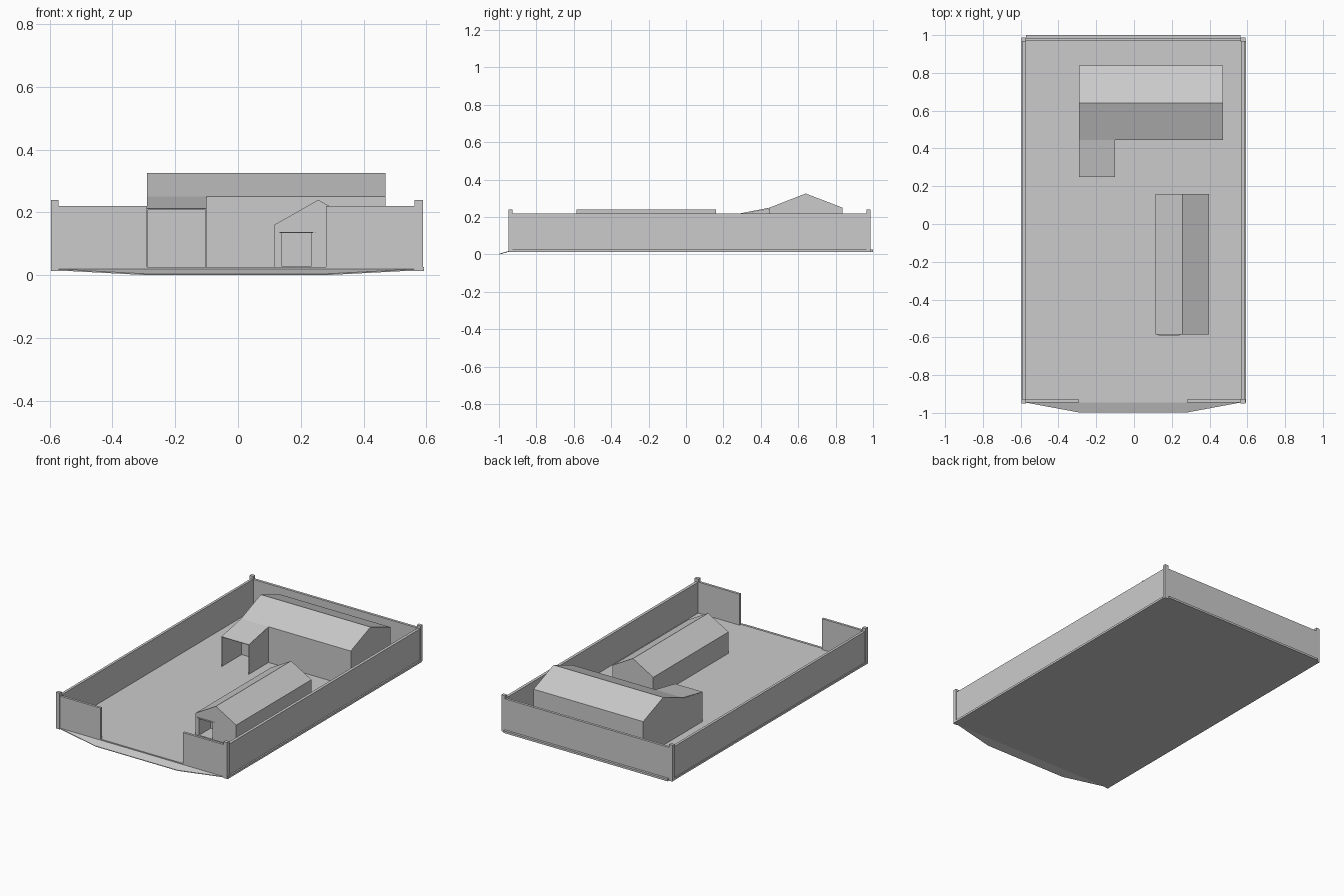
import bpy, bmesh
from mathutils import Vector

if "Cube" in bpy.data.objects:
    bpy.data.objects.remove(bpy.data.objects["Cube"])


def prism(name, pts, offset):
    """Closed prism: a planar outline extruded along an offset vector."""
    bm = bmesh.new()
    face = bm.faces.new([bm.verts.new(p) for p in pts])
    ext = bmesh.ops.extrude_face_region(bm, geom=[face], use_keep_orig=True)
    moved = [v for v in ext["geom"] if isinstance(v, bmesh.types.BMVert)]
    bmesh.ops.translate(bm, verts=moved, vec=Vector(offset))
    bmesh.ops.recalc_face_normals(bm, faces=bm.faces)
    mesh = bpy.data.meshes.new(name)
    bm.to_mesh(mesh)
    bm.free()
    ob = bpy.data.objects.new(name, mesh)
    bpy.context.collection.objects.link(ob)
    return ob


def box(name, x0, x1, y0, y1, z0, z1):
    return prism(name, [(x0, y0, z0), (x1, y0, z0), (x1, y1, z0), (x0, y1, z0)],
                 (0, 0, z1 - z0))


FLOOR, BASE, TOP = 0.026, 0.013, 0.22

# Yard slab, notched at the back corners so it forms a ledge outside the walls
outline = [(-0.595, -0.945), (0.593, -0.945), (0.593, 0.968), (0.565, 0.968),
           (0.565, 1.0), (-0.572, 1.0), (-0.572, 0.968), (-0.595, 0.968)]
prism("yard_slab", [(x, y, BASE) for x, y in outline], (0, 0, FLOOR - BASE))

# Sloped entrance apron with tapered ends
x_of = (-0.575, -0.29, 0.28, 0.565)
y_of = (-0.945, -0.998, -0.998, -0.945)
z_of = (0.019, 0.004, 0.004, 0.019)
apron = [(x, y, z) for x, y, z in zip(x_of, y_of, z_of)]
apron += [(0.565, -0.925, 0.0255), (-0.575, -0.925, 0.0255)]
prism("entrance_apron", apron, (0, 0, -0.004))

# Perimeter walls with a wide gap at the front
box("left_wall", -0.59, -0.574, -0.945, 0.985, BASE, TOP)
box("right_wall", 0.566, 0.584, -0.945, 0.985, BASE, TOP)
box("back_wall", -0.59, 0.584, 0.969, 0.985, BASE, TOP)
box("front_wall_left", -0.59, -0.29, -0.945, -0.93, FLOOR, TOP)
box("front_wall_right", 0.28, 0.584, -0.945, -0.93, FLOOR, TOP)

# Corner posts
for side, x0, x1 in (("left", -0.596, -0.572), ("right", 0.563, 0.589)):
    for end, y0, y1 in (("front", -0.949, -0.927), ("back", 0.966, 0.987)):
        box(f"{side}_{end}_post", x0, x1, y0, y1, BASE, 0.24)

# Main house with its ridge running across the yard
prism("main_house", [(-0.29, 0.445, FLOOR), (-0.29, 0.838, FLOOR), (-0.29, 0.838, 0.25),
                     (-0.29, 0.64, 0.326), (-0.29, 0.445, 0.25)], (0.76, 0, 0))

# Open porch: two thin side walls under a lean-to roof
for side, x in (("left", -0.29), ("right", -0.104)):
    prism(f"porch_{side}_wall", [(x, 0.25, FLOOR), (x, 0.445, FLOOR),
                                 (x, 0.445, 0.245), (x, 0.25, 0.208)], (0.004, 0, 0))
prism("porch_roof", [(-0.29, 0.25, 0.208), (-0.29, 0.445, 0.246),
                     (-0.29, 0.445, 0.25), (-0.29, 0.25, 0.212)], (0.19, 0, 0))

# Side house with its ridge running along the yard
side_house = prism("side_house", [(0.115, -0.585, FLOOR), (0.397, -0.585, FLOOR),
                                  (0.397, -0.585, 0.16), (0.256, -0.585, 0.24),
                                  (0.115, -0.585, 0.16)], (0, 0.745, 0))

# Recessed entry cut into the left half of its front gable
cutter = box("entry_cutter", 0.14, 0.232, -0.65, -0.47, FLOOR + 0.002, 0.134)
cutter.hide_render = True
mod = side_house.modifiers.new("entry", "BOOLEAN")
mod.operation, mod.solver, mod.object = "DIFFERENCE", "EXACT", cutter
bpy.context.view_layer.objects.active = side_house
bpy.ops.object.modifier_apply(modifier=mod.name)
bpy.data.objects.remove(cutter)

# Slim bowed canopy over the entry
prism("entry_canopy", [(0.117, -0.583, 0.134), (0.14, -0.593, 0.134),
                       (0.232, -0.593, 0.134), (0.255, -0.583, 0.134)], (0, 0, 0.004))
